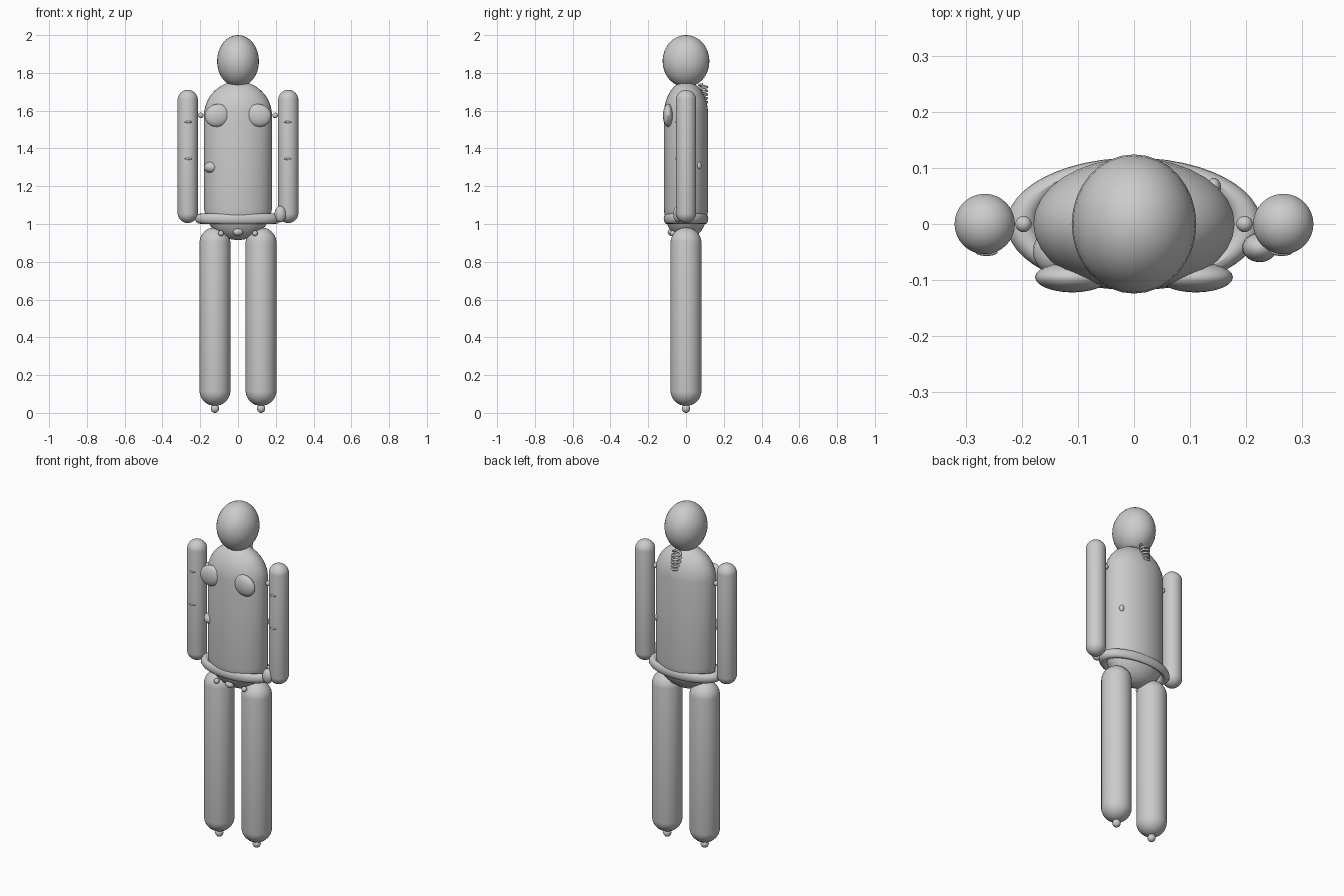
import bpy
import math

cube = bpy.data.objects.get("Cube")
if cube:
    bpy.data.objects.remove(cube, do_unlink=True)

grey = bpy.data.materials.new("plain grey")
grey.use_nodes = True
colour = (0.6, 0.6, 0.6, 1)
grey.diffuse_color = colour
grey.node_tree.nodes["Principled BSDF"].inputs["Base Color"].default_value = colour


def finish(name, scale=(1, 1, 1)):
    """Name, scale, colour and smooth the active object."""
    ob = bpy.context.object
    ob.name = name
    ob.scale = scale
    bpy.ops.object.transform_apply(location=False, rotation=False, scale=True)
    ob.data.materials.clear()
    ob.data.materials.append(grey)
    bpy.ops.object.shade_smooth_by_angle()
    return ob


def ball(name, loc, radii, tilt=(0, 0, 0), segments=24):
    bpy.ops.mesh.primitive_uv_sphere_add(segments=segments, ring_count=segments // 2,
                                         location=loc, rotation=tilt)
    return finish(name, radii)


def capsule(name, x, radius, bottom, top, depth=1.0):
    """Upright rounded cylinder made by pulling a sphere apart at its equator."""
    bpy.ops.mesh.primitive_uv_sphere_add(segments=32, ring_count=17, radius=radius,
                                         location=(x, 0, (bottom + top) / 2))
    stretch = (top - bottom) / 2 - radius
    for v in bpy.context.object.data.vertices:
        v.co.z += math.copysign(stretch, v.co.z)
    return finish(name, (1, depth, 1))


# Head and trunk
ball("head", (0, 0, 1.862), (0.111, 0.124, 0.138), segments=32)
capsule("torso", 0, 0.18, 0.915, 1.755, depth=0.655)

# Belt
bpy.ops.mesh.primitive_torus_add(major_segments=48, minor_segments=16,
                                 major_radius=0.2, minor_radius=0.027,
                                 location=(0, 0, 1.028))
finish("belt", (1, 0.52, 1))

# Limbs and paired parts
for side, s in (("left", 1), ("right", -1)):
    capsule(side + "_arm", s * 0.266, 0.054, 1.005, 1.71)
    capsule(side + "_leg", s * 0.122, 0.082, 0.037, 0.982)
    ball(side + "_foot_nub", (s * 0.122, 0, 0.023), (0.022, 0.022, 0.023))
    ball(side + "_shoulder_joint", (s * 0.197, 0, 1.575), (0.0145, 0.0145, 0.0145))
    ball(side + "_hip_joint", (s * 0.09, -0.07, 0.95), (0.015, 0.015, 0.015))
    ball(side + "_breast", (s * 0.11, -0.095, 1.575), (0.067, 0.027, 0.06),
         (0, s * 0.3, 0))
    for z in (1.54, 1.345):
        ball(side + "_arm_mark", (s * 0.263, -0.05, z), (0.02, 0.007, 0.006))
    bpy.ops.mesh.primitive_cylinder_add(vertices=16, radius=0.011, depth=0.1,
                                        location=(s * 0.122, 0, 1.0))
    finish(side + "_hip_peg")

# Single rounded details
ball("groin_knob", (0, -0.075, 0.958), (0.027, 0.022, 0.021))
ball("left_hip_pouch", (0.224, -0.042, 1.052), (0.031, 0.026, 0.043))
ball("right_waist_knob", (-0.14, -0.048, 1.3), (0.04, 0.042, 0.032))
ball("left_back_knob", (0.142, 0.066, 1.31), (0.013, 0.016, 0.02))

# Coil spring on the back of the neck
turns, steps = 5, 16
curve = bpy.data.curves.new("neck_spring", "CURVE")
curve.dimensions = "3D"
curve.bevel_depth = 0.006
curve.bevel_resolution = 2
curve.use_fill_caps = True
path = curve.splines.new("POLY")
path.points.add(turns * steps)
for i, p in enumerate(path.points):
    a = math.tau * i / steps
    p.co = (0.024 * math.cos(a), 0.09 + 0.022 * math.sin(a),
            1.64 + 0.1 * i / (turns * steps), 1)
curve.materials.append(grey)
spring = bpy.data.objects.new("neck_spring", curve)
bpy.context.collection.objects.link(spring)
